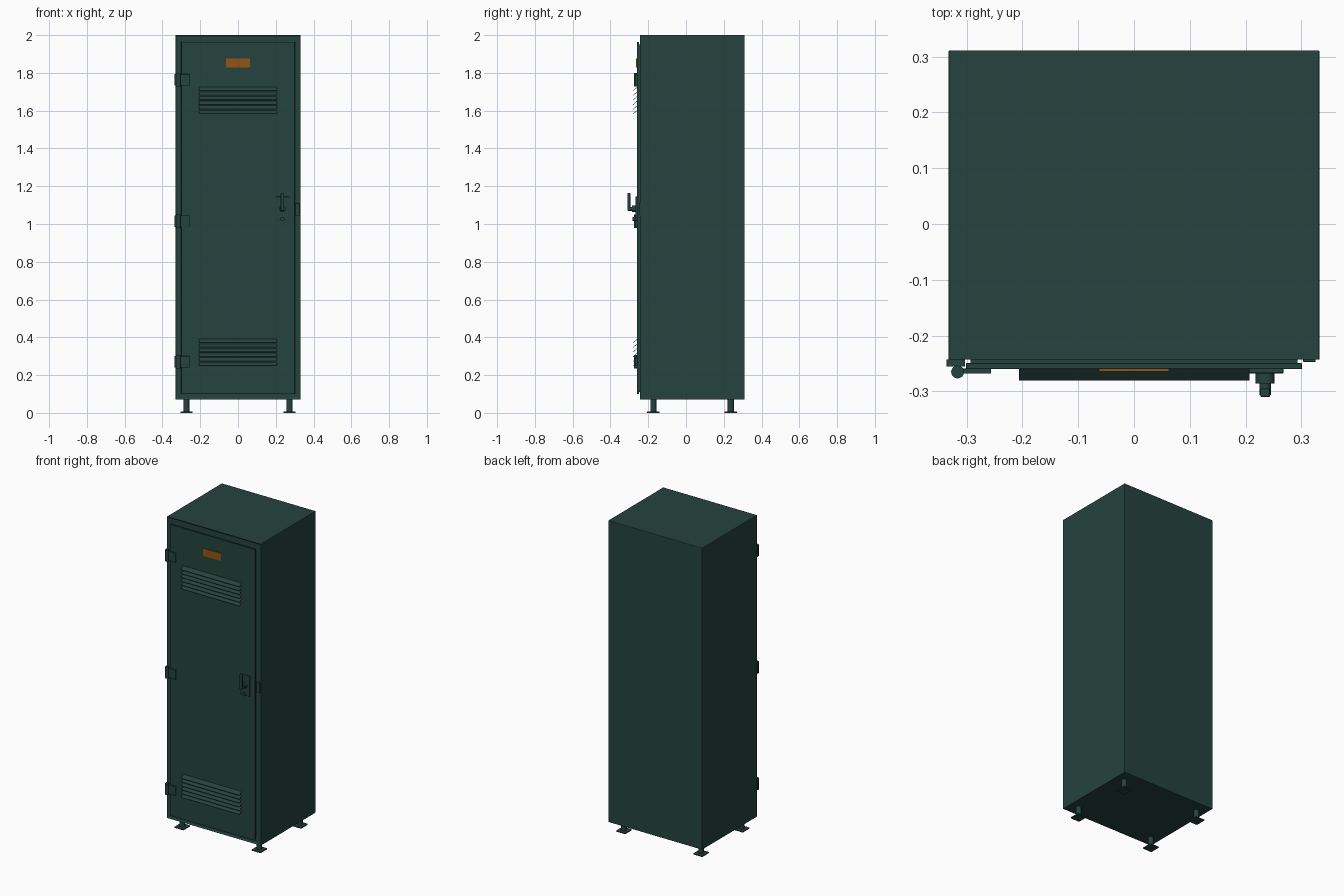
import bpy, bmesh, math
from mathutils import Vector

if "Cube" in bpy.data.objects:
    bpy.data.objects.remove(bpy.data.objects["Cube"])


def mat(name, c):
    m = bpy.data.materials.new(name)
    m.diffuse_color = (*c, 1)
    m.use_nodes = True
    m.node_tree.nodes["Principled BSDF"].inputs["Base Color"].default_value = m.diffuse_color
    return m


GREEN = mat("dark green paint", (0.018, 0.056, 0.047))
ORANGE = mat("orange label", (0.30, 0.09, 0.006))


def finish(name, bm, m, bevel=0, smooth=False):
    bmesh.ops.recalc_face_normals(bm, faces=bm.faces)
    me = bpy.data.meshes.new(name)
    bm.to_mesh(me)
    bm.free()
    ob = bpy.data.objects.new(name, me)
    bpy.context.collection.objects.link(ob)
    me.materials.append(m)
    if smooth:
        bpy.context.view_layer.objects.active = ob
        ob.select_set(True)
        bpy.ops.object.shade_smooth_by_angle(angle=math.radians(40))
        ob.select_set(False)
    if bevel:
        b = ob.modifiers.new("bevel", "BEVEL")
        b.width, b.segments = bevel, 2
    return ob


def box(name, x, y, z, m=GREEN, bevel=0):
    """Box from (min, max) ranges."""
    bm = bmesh.new()
    bmesh.ops.create_cube(bm, size=1)
    for v in bm.verts:
        v.co = Vector([(r[0] + r[1]) / 2 + c * (r[1] - r[0]) for r, c in zip((x, y, z), v.co)])
    return finish(name, bm, m, bevel)


def rod(name, a, b, r, m=GREEN, sides=24):
    """Cylinder between two points."""
    a, b = Vector(a), Vector(b)
    bm = bmesh.new()
    bmesh.ops.create_cone(bm, cap_ends=True, segments=sides, radius1=r, radius2=r, depth=(b - a).length)
    q = (b - a).to_track_quat('Z', 'Y')
    for v in bm.verts:
        v.co = q @ v.co + (a + b) / 2
    return finish(name, bm, m, smooth=True)


# cabinet: box whose front is inset and pushed back, leaving a thin rim
bm = bmesh.new()
bmesh.ops.create_cube(bm, size=1)
for v in bm.verts:
    v.co = Vector((v.co.x * 0.664, 0.0335 + v.co.y * 0.555, 1.035 + v.co.z * 1.93))
front = [f for f in bm.faces if f.normal.y < -0.9]
bmesh.ops.inset_region(bm, faces=front, thickness=0.012)
bmesh.ops.translate(bm, verts=front[0].verts, vec=(0, 0.006, 0))
finish("cabinet", bm, GREEN, 0.002)

# door and its seal
box("door_seal", (-0.293, 0.293), (-0.25, -0.236), (0.11, 1.95))
box("door", (-0.301, 0.301), (-0.26, -0.249), (0.10, 1.963), bevel=0.002)
box("label_plate", (-0.063, 0.063), (-0.264, -0.258), (1.828, 1.876), ORANGE)

# louvre slats: thin plates sloping down and outwards
for name, z0 in (("upper", 1.726), ("lower", 0.392)):
    for i in range(6):
        z = z0 - i * 0.0245
        bm = bmesh.new()
        prof = [(-0.258, z), (-0.28, z - 0.019), (-0.28, z - 0.022), (-0.258, z - 0.003)]
        f = bm.faces.new([bm.verts.new((-0.206, y, h)) for y, h in prof])
        ext = bmesh.ops.extrude_face_region(bm, geom=[f])
        bmesh.ops.translate(bm, verts=[v for v in ext["geom"] if isinstance(v, bmesh.types.BMVert)],
                            vec=(0.413, 0, 0))
        finish(f"{name}_louvre_{i + 1}", bm, GREEN)

# hinges
for i, z in enumerate((0.27, 1.015, 1.763)):
    box(f"hinge_frame_leaf_{i}", (-0.336, -0.303), (-0.255, -0.243), (z - 0.03, z + 0.03))
    box(f"hinge_door_leaf_{i}", (-0.316, -0.256), (-0.268, -0.259), (z - 0.03, z + 0.03), bevel=0.001)
    rod(f"hinge_pin_{i}", (-0.316, -0.265, z - 0.036), (-0.316, -0.265, z + 0.036), 0.0115)

# lock plate, turning handle, key cylinder and strike
box("lock_plate", (0.20, 0.268), (-0.268, -0.258), (1.015, 1.145), bevel=0.003)
rod("handle_boss", (0.235, -0.265, 1.08), (0.235, -0.286, 1.08), 0.017)
rod("handle_shaft", (0.235, -0.28, 1.08), (0.235, -0.306, 1.08), 0.010)
box("handle_lever", (0.226, 0.244), (-0.31, -0.295), (1.07, 1.165), bevel=0.003)
rod("key_cylinder", (0.235, -0.265, 1.027), (0.235, -0.283, 1.027), 0.011)
box("strike_plate", (0.303, 0.325), (-0.247, -0.236), (1.045, 1.11), bevel=0.001)

# feet
for x in (-0.273, 0.273):
    for y in (-0.173, 0.237):
        rod("foot_post", (x, y, 0.005), (x, y, 0.08), 0.016)
        box("foot_pad", (x - 0.032, x + 0.032), (y - 0.034, y + 0.034), (0, 0.008), bevel=0.002)
